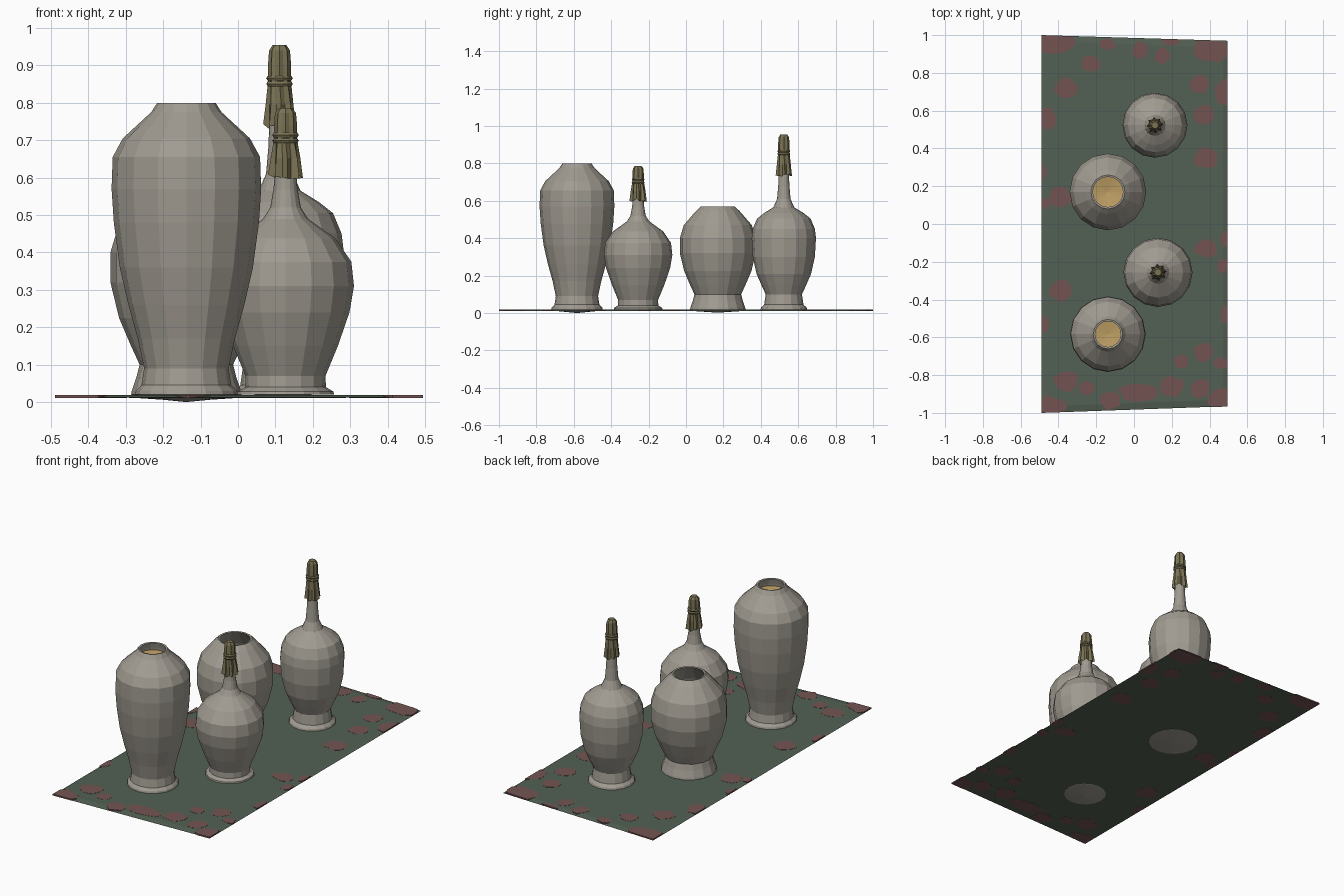
import bpy, bmesh, math, random
from math import sin, cos, pi

if "Cube" in bpy.data.objects:
    bpy.data.objects.remove(bpy.data.objects["Cube"])
random.seed(4)


def srgb(r, g, b):
    lin = lambda c: ((c / 255 + 0.055) / 1.055) ** 2.4
    return (lin(r), lin(g), lin(b), 1)


def material(name, rgb):
    m = bpy.data.materials.new(name)
    m.diffuse_color = srgb(*rgb)
    m.use_nodes = True
    m.node_tree.nodes["Principled BSDF"].inputs["Base Color"].default_value = m.diffuse_color
    return m


CLAY = material("grey clay", (160, 155, 145))
GOLD = material("golden contents", (190, 158, 100))
WRAP = material("olive wrapping", (122, 115, 84))
GREEN = material("dark green cloth", (82, 96, 83))
RED = material("dull red patches", (114, 84, 82))


def finish(bm, name, mat):
    bmesh.ops.recalc_face_normals(bm, faces=bm.faces)
    me = bpy.data.meshes.new(name)
    bm.to_mesh(me)
    bm.free()
    me.materials.append(mat)
    ob = bpy.data.objects.new(name, me)
    bpy.context.collection.objects.link(ob)
    return ob


def skin(bm, rings):
    """Bridge successive rings; a ring of one vertex is a pole."""
    for a, b in zip(rings, rings[1:]):
        n = max(len(a), len(b))
        for i in range(n):
            j = (i + 1) % n
            if len(a) == 1:
                bm.faces.new((a[0], b[i], b[j]))
            elif len(b) == 1:
                bm.faces.new((a[i], a[j], b[0]))
            else:
                bm.faces.new((a[i], a[j], b[j], b[i]))


def lathe(name, profile, x, y, mat, n=16):
    bm = bmesh.new()
    rings = []
    for r, z in profile:
        k = n if r else 1
        rings.append([bm.verts.new((x + r * cos(2 * pi * i / n), y + r * sin(2 * pi * i / n), z))
                      for i in range(k)])
    skin(bm, rings)
    return finish(bm, name, mat)


# Open jars: underside, outer wall, lip, inner wall
TALL = [(0, 0), (.112, .011), (.137, .02), (.135, .03), (.12, .045), (.113, .09), (.13, .17),
        (.155, .26), (.178, .36), (.194, .48), (.2, .57), (.197, .655), (.17, .705),
        (.094, .775), (.078, .8), (.068, .798), (.075, .77), (.08, .74), (0, .73)]
SHORT = [(0, .002), (.135, .011), (.148, .02), (.146, .03), (.134, .065), (.125, .1), (.148, .15),
         (.18, .225), (.203, .32), (.203, .4), (.182, .47), (.117, .545), (.09, .57),
         (.08, .568), (.105, .54), (.165, .465), (.188, .39), (.188, .32), (.17, .26), (0, .25)]
lathe("tall_jar", TALL, -.138, -.583, CLAY)
lathe("short_jar", SHORT, -.138, .17, CLAY)
lathe("tall_jar_contents", [(.077, .755), (0, .745)], -.138, -.583, GOLD)
lathe("short_jar_contents", [(.18, .3), (0, .27)], -.138, .17, GOLD)

# Narrow-necked bottles
SMALL = [(0, .019), (.13, .02), (.128, .028), (.108, .04), (.107, .07), (.14, .15), (.171, .24),
         (.183, .31), (.176, .375), (.134, .437), (.06, .49), (.041, .52), (.032, .57),
         (.026, .65), (.024, .73), (0, .74)]
LARGE = [(0, .019), (.125, .02), (.122, .03), (.105, .045), (.097, .1), (.12, .15), (.146, .21),
         (.166, .3), (.172, .4), (.166, .45), (.143, .505), (.105, .535), (.056, .565),
         (.036, .61), (.03, .68), (.027, .75), (.022, .9), (0, .91)]
lathe("small_bottle", SMALL, .127, -.256, CLAY)
lathe("large_bottle", LARGE, .111, .523, CLAY)


def wrapping(name, x, y, z0, h, hem):
    """Pleated cloth cap tied with two cords."""
    n = 16
    bm = bmesh.new()
    rings = []
    # height fraction, ridge radius, groove radius
    for t, ro, ri in [(0, hem, .031), (.28, hem * .85, .03), (.55, .031, .027),
                      (.75, .031, .026), (.93, .028, .024), (1, .018, .017)]:
        ring = []
        for i in range(n):
            a = 2 * pi * i / n + (.12 if t < .3 else 0)
            r = ri if i % 2 else ro
            dz = random.uniform(-.005, .012) if t == 0 else 0
            ring.append(bm.verts.new((x + r * cos(a), y + r * sin(a), z0 + t * h + dz)))
        rings.append(ring)
    rings.append([bm.verts.new((x, y, z0 + h))])
    skin(bm, rings)
    finish(bm, name, WRAP)
    for k in (0, 1):
        bpy.ops.mesh.primitive_torus_add(major_segments=14, minor_segments=6, major_radius=.028,
                                         minor_radius=.0075, location=(x, y, z0 + .53 * h + k * .015))
        cord = bpy.context.object
        cord.name = f"{name}_cord_{k + 1}"
        cord.data.materials.append(WRAP)


wrapping("small_bottle_wrapping", .127, -.256, .6, .186, .047)
wrapping("large_bottle_wrapping", .111, .523, .733, .222, .044)

# Cloth: thin slab whose rim slopes down
OUTLINE = [(-.49, -1), (.495, -.965), (.495, .97), (-.49, 1)]
bm = bmesh.new()
low = [bm.verts.new((x, y, .012)) for x, y in OUTLINE]
top = [bm.verts.new((x - math.copysign(.025, x), y - math.copysign(.035, y), .0185)) for x, y in OUTLINE]
skin(bm, [low, top])
bm.faces.new(low)
bm.faces.new(top)
finish(bm, "cloth", GREEN)

# Red patches around the border: x, y, half width, half height
PATCHES = [
    (-.42, .96, .1, .06), (-.36, .72, .065, .055), (-.23, .85, .05, .045), (-.14, .95, .05, .03),
    (.03, .92, .04, .045), (.15, .89, .04, .05), (.19, .97, .05, .03), (.41, .93, .1, .07),
    (.35, .74, .05, .055), (.48, .7, .05, .07), (.37, .58, .05, .055), (.38, .35, .06, .055),
    (-.46, .56, .05, .06), (-.49, .28, .03, .04), (-.39, .14, .055, .06), (-.47, .11, .03, .03),
    (.38, -.13, .06, .05), (.48, -.08, .025, .04), (.47, -.22, .03, .04), (-.39, -.35, .06, .055),
    (-.48, -.53, .03, .045), (.48, -.48, .025, .05), (.37, -.68, .05, .055), (.25, -.73, .04, .035),
    (.2, -.86, .06, .055), (.35, -.87, .05, .05), (.46, -.93, .07, .07), (.46, -.74, .04, .03),
    (.02, -.89, .1, .05), (-.13, -.93, .06, .05), (-.25, -.87, .04, .035), (-.36, -.83, .065, .055),
    (-.45, -.97, .1, .06)]
bm = bmesh.new()
for px, py, w, h in PATCHES:
    n = 11
    pts = []
    for i in range(n):
        a, k = 2 * pi * i / n, random.uniform(.85, 1.15)
        x = min(max(px + w * k * cos(a), -.489), .494)
        edge = 1 - (x + .49) * .034          # cloth narrows towards +x
        pts.append((x, min(max(py + h * k * sin(a), -edge), edge)))
    rings = [[bm.verts.new((x, y, z)) for x, y in pts] for z in (.0112, .0194)]
    skin(bm, rings)
    for ring in rings:
        bm.faces.new(ring)
finish(bm, "cloth_patches", RED)
